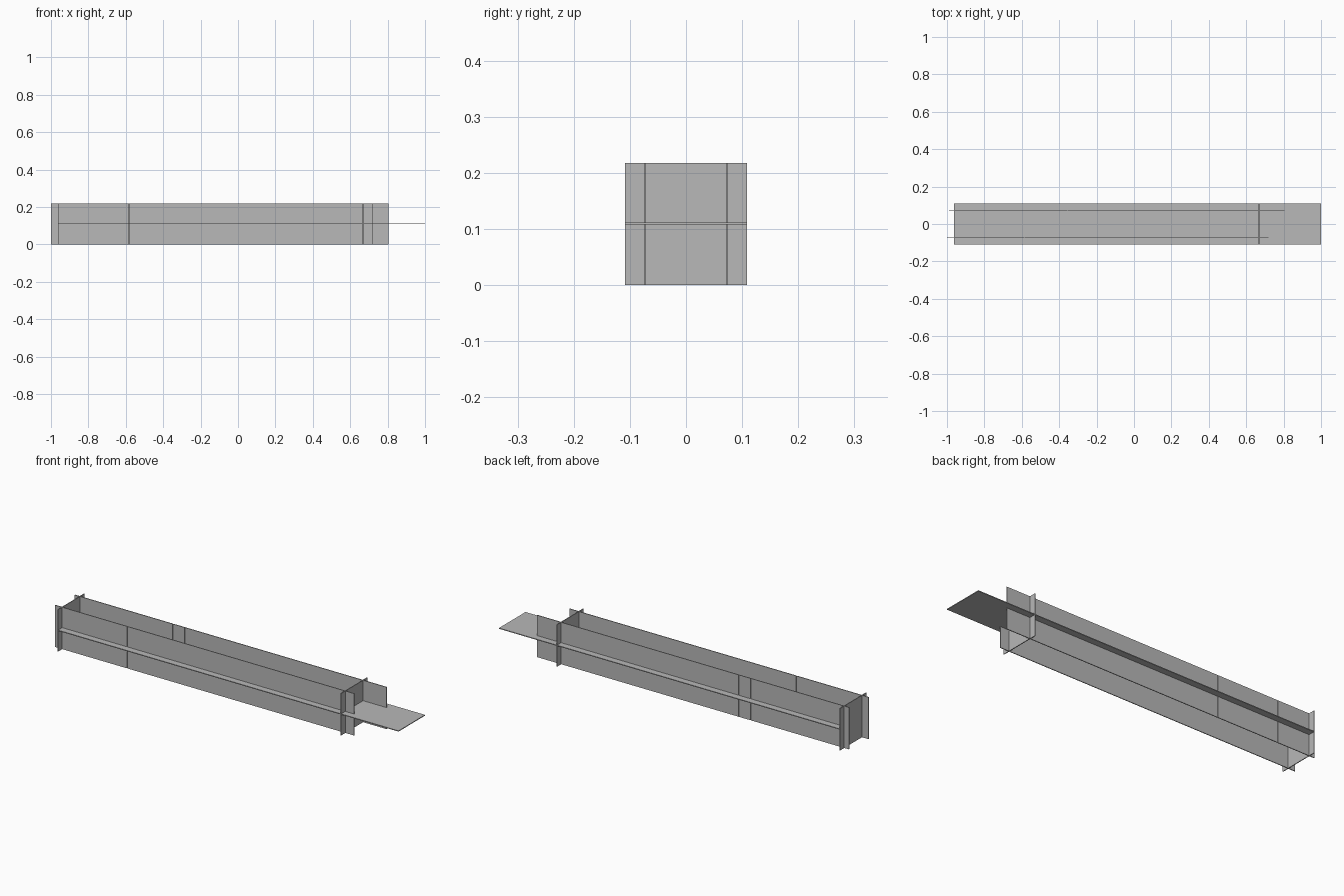
import bpy

if "Cube" in bpy.data.objects:
    bpy.data.objects.remove(bpy.data.objects["Cube"])

T = 0.004      # sheet thickness
H = 0.218      # overall height
W = 0.218      # overall width
GAP = 0.002    # seam between neighbouring sheets

grey = bpy.data.materials.new("plain grey")
grey.diffuse_color = (0.48, 0.48, 0.48, 1)
grey.use_nodes = True
grey.node_tree.nodes["Principled BSDF"].inputs["Base Color"].default_value = grey.diffuse_color


def sheet(name, x0, x1, y0, y1, z0, z1):
    """Thin rectangular board given by its limits."""
    bpy.ops.mesh.primitive_cube_add(
        size=1, location=((x0 + x1) / 2, (y0 + y1) / 2, (z0 + z1) / 2))
    ob = bpy.context.object
    ob.name = name
    ob.scale = (x1 - x0, y1 - y0, z1 - z0)
    bpy.ops.object.transform_apply(location=False, rotation=False, scale=True)
    ob.data.materials.append(grey)


# long side walls, each made of boards meeting at seams
walls = {
    "front_wall": (-0.073, [-1.0, -0.585, 0.72]),
    "back_wall": (0.073, [-0.99, -0.775, -0.425, -0.357, 0.805]),
}
for name, (y, stops) in walls.items():
    last = len(stops) - 2
    for i, (a, b) in enumerate(zip(stops, stops[1:])):
        sheet(f"{name}_{i + 1}",
              a + (GAP / 2 if i else 0), b - (GAP / 2 if i < last else 0),
              y - T / 2, y + T / 2, 0, H)

# cross walls at both ends
for name, x in (("left_end_wall", -0.961), ("right_end_wall", 0.668)):
    sheet(name, x - T / 2, x + T / 2, -W / 2, W / 2, 0, H)

# long shelf at mid height, sticking out on the right
sheet("middle_shelf", -0.963, 1.0, -W / 2, W / 2, H / 2 - T / 2 + 0.001, H / 2 + T / 2 + 0.001)
